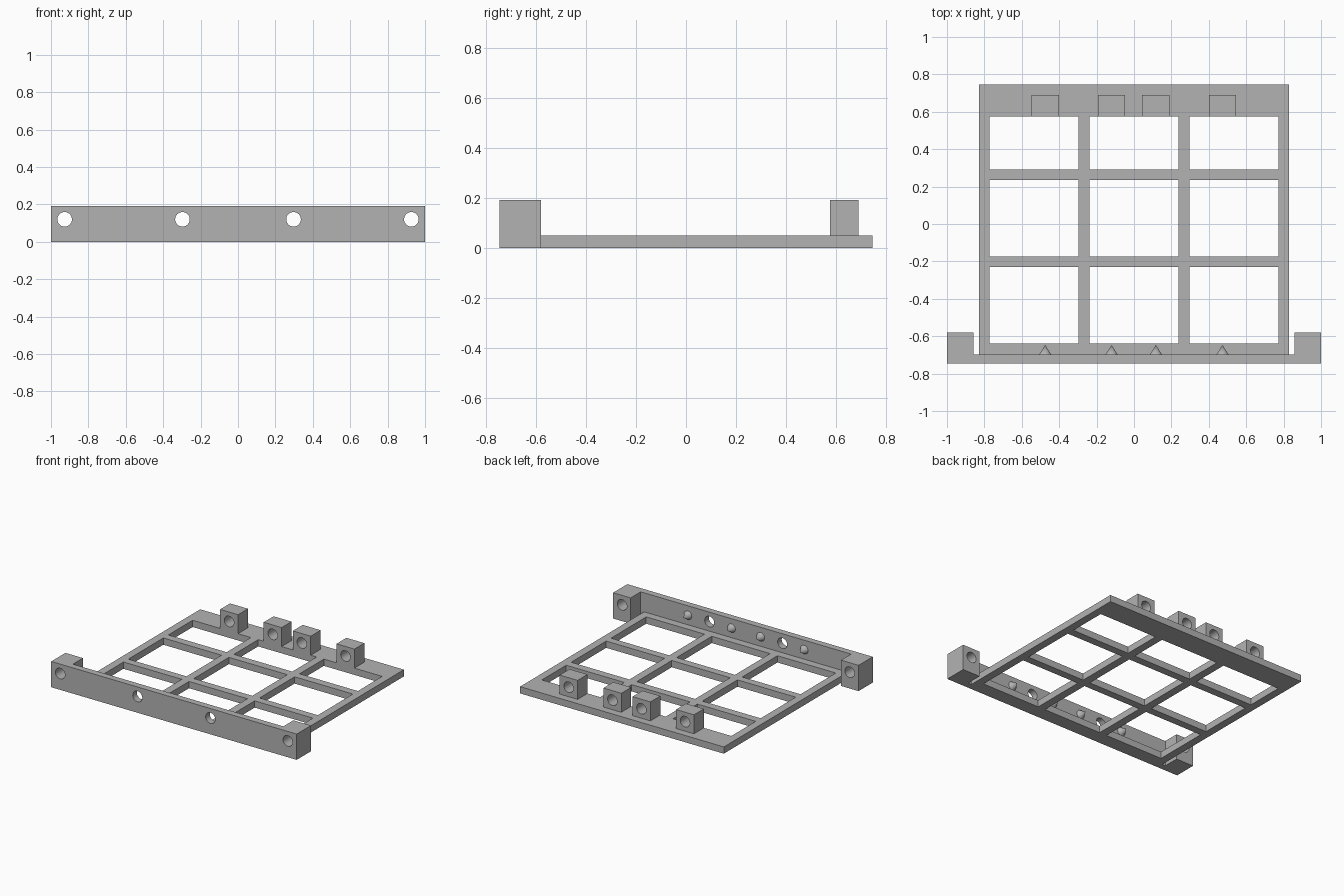
import bpy
import bmesh
from math import radians
from mathutils import Matrix, Vector

if "Cube" in bpy.data.objects:
    bpy.data.objects.remove(bpy.data.objects["Cube"], do_unlink=True)

grey = bpy.data.materials.new("plain grey")
grey.use_nodes = True
grey.diffuse_color = (0.45, 0.45, 0.45, 1)
grey.node_tree.nodes["Principled BSDF"].inputs["Base Color"].default_value = grey.diffuse_color

HEIGHT, PLATE = 0.19, 0.05
FRONT, BACK = -0.745, 0.745
WALL_BACK = -0.697
HOLE_Z, HOLE_R = 0.12, 0.039
ALONG_Y = Matrix.Rotation(radians(-90), 4, "X")


def finish(name, bm):
    bmesh.ops.recalc_face_normals(bm, faces=bm.faces)
    mesh = bpy.data.meshes.new(name)
    bm.to_mesh(mesh)
    bm.free()
    mesh.materials.append(grey)
    obj = bpy.data.objects.new(name, mesh)
    bpy.context.collection.objects.link(obj)
    return obj


def add_box(bm, x0, x1, y0, y1, z0, z1):
    size = Vector((x1 - x0, y1 - y0, z1 - z0))
    mid = Vector((x0 + x1, y0 + y1, z0 + z1)) / 2
    bmesh.ops.create_cube(bm, size=1, matrix=Matrix.Translation(mid) @ Matrix.Diagonal(size.to_4d()))


def add_cone(bm, x, y, r1, r2, depth):
    bmesh.ops.create_cone(bm, cap_ends=True, segments=32, radius1=r1, radius2=r2, depth=depth,
                          matrix=Matrix.Translation((x, y, HOLE_Z)) @ ALONG_Y)


def smooth(obj):
    bpy.ops.object.select_all(action="DESELECT")
    obj.select_set(True)
    bpy.context.view_layer.objects.active = obj
    bpy.ops.object.shade_smooth_by_angle(angle=radians(30))


def cut(obj, bm):
    cutter = finish("cutter", bm)
    cutter.hide_render = True
    mod = obj.modifiers.new("cut", "BOOLEAN")
    mod.operation, mod.solver, mod.object = "DIFFERENCE", "EXACT", cutter
    bpy.context.view_layer.objects.active = obj
    bpy.ops.object.modifier_apply(modifier=mod.name)
    bpy.data.objects.remove(cutter, do_unlink=True)


# Base frame: flat plate with a three by three grid of windows
bm = bmesh.new()
add_box(bm, -0.83, 0.83, WALL_BACK, BACK, 0, PLATE)
frame = finish("base_frame", bm)
bm = bmesh.new()
for x0, x1 in ((-0.772, -0.297), (-0.238, 0.238), (0.297, 0.772)):
    for y0, y1 in ((-0.64, -0.23), (-0.174, 0.234), (0.292, 0.575)):
        add_box(bm, x0, x1, y0, y1, -0.1, 0.1)
cut(frame, bm)

# Front wall: U-shaped outline with a thick block at each end, drilled front to back
half = [(1, FRONT), (1, -0.58), (0.857, -0.58), (0.857, WALL_BACK)]
outline = half + [(-x, y) for x, y in reversed(half)]
bm = bmesh.new()
face = bm.faces.new([bm.verts.new((x, y, 0)) for x, y in outline])
top = bmesh.ops.extrude_face_region(bm, geom=[face])["geom"]
bmesh.ops.translate(bm, vec=(0, 0, HEIGHT), verts=[v for v in top if isinstance(v, bmesh.types.BMVert)])
wall = finish("front_wall", bm)
bm = bmesh.new()
for x in (-0.927, -0.297, 0.297, 0.927):
    add_cone(bm, x, -0.66, HOLE_R, HOLE_R, 0.4)
cut(wall, bm)
smooth(wall)

# Bored blocks on the back rail, each facing a pointed pin on the wall
for i, x in enumerate((-0.475, -0.12, 0.117, 0.473), 1):
    bm = bmesh.new()
    add_box(bm, x - 0.073, x + 0.073, 0.575, 0.69, PLATE, HEIGHT)
    block = finish(f"back_block_{i}", bm)
    bm = bmesh.new()
    add_cone(bm, x, 0.63, HOLE_R, HOLE_R, 0.4)
    cut(block, bm)
    smooth(block)

    bm = bmesh.new()
    add_cone(bm, x, WALL_BACK + 0.025, 0.032, 0, 0.05)
    smooth(finish(f"wall_pin_{i}", bm))
